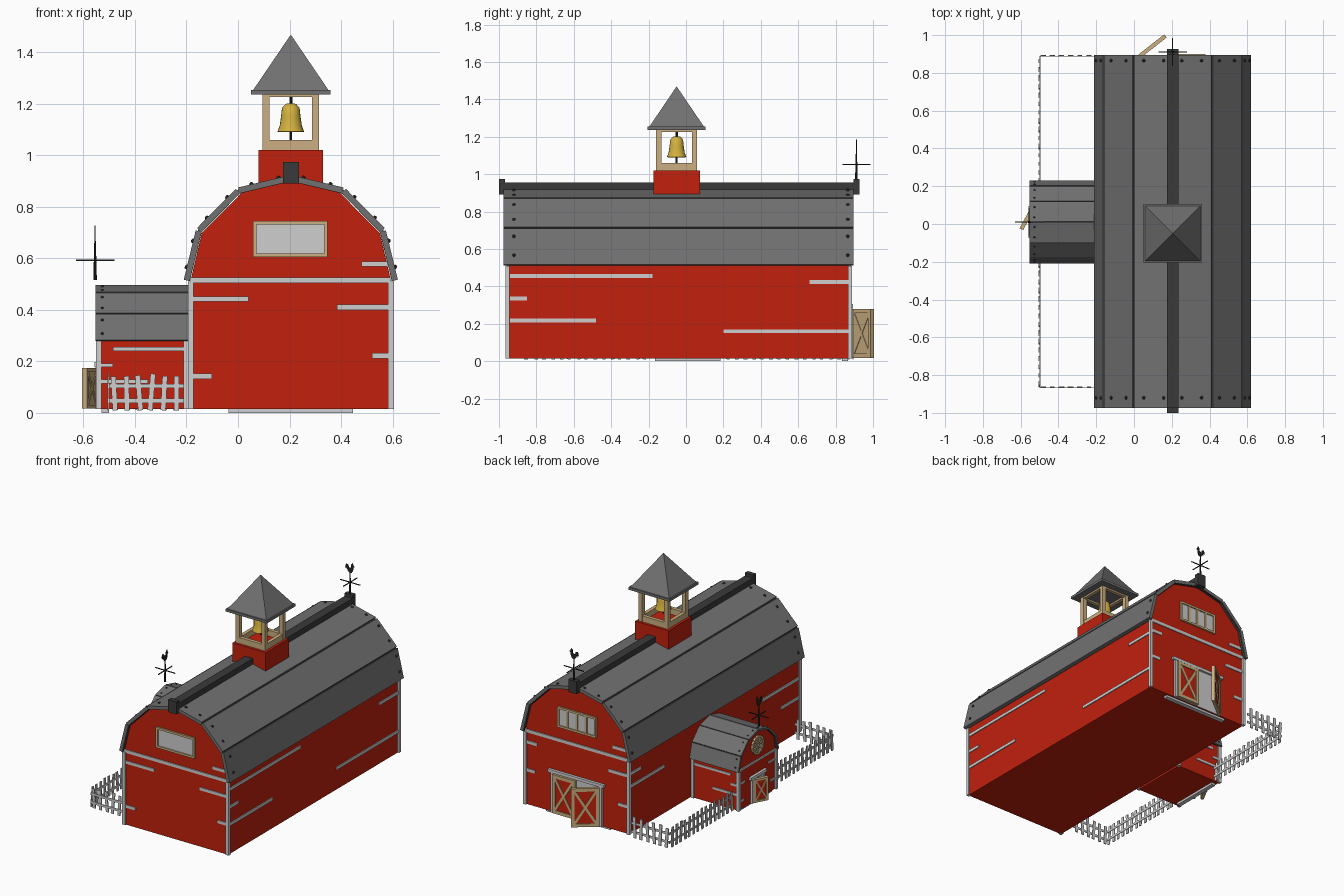
import bpy, bmesh, random
from math import radians, cos, sin, pi
from mathutils import Matrix, Vector

random.seed(4)
cube = bpy.data.objects.get("Cube")
if cube:
    bpy.data.objects.remove(cube)

COLOURS = {
    "barn_red": (0.54, 0.015, 0.004),
    "trim_white": (0.62, 0.62, 0.62),
    "roof_grey": (0.165, 0.165, 0.165),
    "dark_grey": (0.042, 0.042, 0.042),
    "timber_tan": (0.6, 0.43, 0.22),
    "bell_gold": (0.65, 0.44, 0.05),
    "iron_black": (0.02, 0.02, 0.02),
}
mats = {}
for key, rgb in COLOURS.items():
    m = bpy.data.materials.new(key)
    m.use_nodes = True
    m.diffuse_color = (*rgb, 1)
    m.node_tree.nodes["Principled BSDF"].inputs["Base Color"].default_value = (*rgb, 1)
    mats[key] = m

parts = {}  # part name -> (bmesh, material)
WORLD = Matrix.Identity(4)


def part(name, mat):
    return parts.setdefault(name, (bmesh.new(), mat))[0]


def prism(name, mat, pts, y0, y1, M=WORLD):
    """Extrude an xz outline from y0 to y1."""
    bm = part(name, mat)
    a = [bm.verts.new(M @ Vector((x, y0, z))) for x, z in pts]
    b = [bm.verts.new(M @ Vector((x, y1, z))) for x, z in pts]
    bm.faces.new(a)
    bm.faces.new(b[::-1])
    for i in range(len(a)):
        j = (i + 1) % len(a)
        bm.faces.new((a[i], b[i], b[j], a[j]))


def box(name, mat, x0, x1, y0, y1, z0, z1, M=WORLD):
    prism(name, mat, [(x0, z0), (x1, z0), (x1, z1), (x0, z1)], y0, y1, M)


def bar(name, mat, p, q, width, y0, y1, M=WORLD):
    """Flat bar between two xz points."""
    p, q = Vector(p), Vector(q)
    d = (q - p).normalized() * width / 2
    n = Vector((-d.y, d.x))
    prism(name, mat, [p - n, q - n, q + n, p + n], y0, y1, M)


def cone(name, mat, r1, r2, z0, z1, M, seg=10):
    bmesh.ops.create_cone(part(name, mat), cap_ends=True, segments=seg, radius1=r1, radius2=r2,
                          depth=z1 - z0, matrix=M @ Matrix.Translation((0, 0, (z0 + z1) / 2)))


def frame(name, mat, x0, x1, z0, z1, w, y0, y1, M=WORLD):
    for x in (x0, x1 - w):
        box(name, mat, x, x + w, y0, y1, z0, z1, M)
    for z in (z0, z1 - w):
        box(name, mat, x0 + w, x1 - w, y0, y1, z, z + w, M)


def building(tag, M, half, eave, profile, t, y0, y1, over, bolt_ends):
    """Red body, corner posts and gambrel roof running along local y."""
    inner = [(max(x - t, 0), z - t * 0.75) for x, z in profile]
    right = [(half, 0.015), (half, eave)] + inner[1:]
    prism(tag + "_walls", "barn_red", right + [(-x, z) for x, z in right[-2::-1]], y0, y1, M)
    for s in (-1, 1):
        for a, b in zip(profile, profile[1:]):
            a, b = Vector((a[0] * s, a[1])), Vector((b[0] * s, b[1]))
            d = (b - a).normalized()
            n = Vector((d.y, -d.x)) * s
            g = d * t * 0.25
            # visible slab, dark backing under the joints
            prism(tag + "_roof_slabs", "roof_grey", [a + g, b - g, b - g - n * t, a + g - n * t],
                  y0 - over, y1 + over, M)
            prism(tag + "_roof_backing", "dark_grey",
                  [a + g - n * t * .4, b - n * t * .4, b - n * t * 1.1, a + g - n * t * 1.1],
                  y0 - over * .8, y1 + over * .8, M)
            for y in bolt_ends:
                for k in (0.27, 0.77):
                    c = a.lerp(b, k)
                    bmesh.ops.create_icosphere(part(tag + "_roof_bolts", "dark_grey"), subdivisions=1,
                                               radius=t * .45, matrix=M @ Matrix.Translation((c.x, y, c.y)))
        for y in (y0, y1):
            box(tag + "_trim", "trim_white", s * (half + .01), s * (half - .012),
                y - .01, y + .012, 0.015, eave, M)
    for y in (y0, y1):
        box(tag + "_trim", "trim_white", -half, half, y - .006, y + .006, eave - .005, eave + t * .75, M)


def planks(tag, M, face, at, rows, h=.02):
    """Loose pale boards on an end wall (face y) or side wall (face x)."""
    for a, b, z in rows:
        lo, hi = at - .006, at + .006
        span = (a, b, lo, hi) if face == "y" else (lo, hi, a, b)
        box(tag + "_boards", "trim_white", *span, z - h / 2, z + h / 2, M)


def door(tag, w, h, M, f):
    """Hinged at local x = 0, outer face towards +y."""
    box(tag + "_core", "timber_tan", 0, w, -.004, .003, 0, h, M)
    box(tag + "_panel", "barn_red", f, w - f, .003, .006, f, h - f, M)
    for y0, y1 in ((-.009, -.004), (.003, .012)):
        frame(tag + "_frame", "timber_tan", 0, w, 0, h, f, y0, y1, M)
        e = f * .8
        bar(tag + "_frame", "timber_tan", (e, e), (w - e, h - e), f * .75, y0 + .001, y1 - .001, M)
        bar(tag + "_frame", "timber_tan", (w - e, e), (e, h - e), f * .75, y0 + .001, y1 - .001, M)


def doorway(tag, M, w, h, y, sill):
    box(tag + "_doorway", "trim_white", -w, w, y, y + .003, .015, h, M)
    for s in (-1, 1):
        box(tag + "_door_trim", "trim_white", s * w, s * (w + .018), y, y + .014, .015, h, M)
    box(tag + "_door_trim", "trim_white", -w - .035, w + .035, y, y + .018, h, h + .02, M)
    box(tag + "_door_sill", "trim_white", -sill, sill, y - .04, y - .01, 0, .015, M)


# Main barn
B = Matrix.Translation((.205, 0, 0))
building("barn", B, .39, .51, [(.417, .512), (.368, .714), (.21, .874), (0, .924)],
         .022, -.955, .875, .02, (-.92, .865))
planks("barn", B, "y", -.955, [(-.38, -.165, .442), (.18, .38, .41), (.315, .38, .222),
                               (-.38, -.305, .142), (.275, .375, .578)])
planks("barn", B, "y", .875, [(.3, .38, .44), (.315, .38, .25), (-.38, -.24, .41),
                              (-.38, -.31, .2), (-.37, -.27, .578)])
planks("barn", B, "x", .39, [(-.94, -.18, .455), (-.94, -.85, .335), (-.94, -.48, .217),
                             (.66, .87, .423), (.2, .87, .16)])
planks("barn", B, "x", -.39, [(.5, .87, .335), (.75, .87, .42), (-.94, -.55, .38), (-.94, -.75, .25)])

# Barn windows
for y, s in ((-.955, -1), (.875, 1)):
    lo, hi = sorted((y, y + s * .012))
    frame("barn_window_frame", "timber_tan", -.147, .143, .605, .745, .014, lo, hi, B)
    box("barn_window_pane", "trim_white", -.135, .131, y - .004, y + .004, .617, .733, B)
for x in (-.07, 0, .07):
    box("barn_window_frame", "timber_tan", x - .008, x + .008, .875, .885, .617, .733, B)

# Barn doors, one ajar
doorway("barn", B, .175, .285, .875, .2425)
door("barn_door_closed", .172, .262, B @ Matrix.Translation((.002, .887, .018)), .022)
door("barn_door_open", .175, .262, B @ Matrix.Translation((-.175, .887, .018))
     @ Matrix.Rotation(radians(38), 4, "Z"), .022)

# Ridge beam and end blocks
box("ridge_beam", "dark_grey", -.03, .03, -.975, .9, .895, .955, B)
for y in (-1.0, .895):
    box("ridge_end_blocks", "dark_grey", -.031, .031, y, y + .032, .89, .975, B)

# Annex, its far end facing -x
A = Matrix.Translation((0, .01, 0)) @ Matrix.Rotation(radians(90), 4, "Z")
building("annex", A, .2, .28, [(.22, .28), (.192, .385), (.11, .468), (0, .497)],
         .013, .2, .54, .014, (.527,))
for s in (-1, 1):
    planks("annex", A, "x", s * .2, [(.2, .485, .248), (.485, .53, .185), (.35, .53, .122)], .015)
planks("annex", A, "y", .54, [(-.19, -.12, .22), (.13, .19, .19), (-.19, -.14, .09), (.14, .19, .07)], .014)
doorway("annex", A, .05, .178, .54, .175)
door("annex_door", .1, .158, A @ Matrix.Translation((.05, .548, .017))
     @ Matrix.Diagonal((-1, 1, 1, 1)) @ Matrix.Rotation(radians(28), 4, "Z"), .014)

# Round annex window
ring = [Vector((cos(i * pi / 8), sin(i * pi / 8))) * .056 for i in range(16)]
mid = Vector((0, .388))
prism("round_window_pane", "trim_white", [mid + p for p in ring], .54, .545, A)
for i, p in enumerate(ring):
    bar("round_window_frame", "timber_tan", mid + p, mid + ring[(i + 1) % 16], .014, .54, .553, A)
for p in ring[:8:2]:
    bar("round_window_frame", "timber_tan", mid - p, mid + p, .008, .54, .55, A)

# Belfry
T = Matrix.Translation((.205, -.05, 0))
box("belfry_base", "barn_red", -.125, .125, -.125, .125, .86, 1.02, T)
for k in range(4):
    R = T @ Matrix.Rotation(k * pi / 2, 4, "Z")
    box("belfry_frame", "timber_tan", -.11, -.082, -.11, -.082, 1.02, 1.24, R)
    box("belfry_frame", "timber_tan", -.082, .082, -.108, -.084, 1.02, 1.06, R)
    box("belfry_frame", "timber_tan", -.082, .082, -.108, -.084, 1.226, 1.24, R)
box("belfry_eave", "roof_grey", -.155, .155, -.155, .155, 1.237, 1.254, T)
cone("belfry_roof", "roof_grey", .146 * 2 ** .5, .001, 1.254, 1.468,
     T @ Matrix.Rotation(pi / 4, 4, "Z"), 4)

# Bell
bm = part("bell", "bell_gold")
outline = [(.0, 1.203), (.02, 1.2), (.034, 1.185), (.038, 1.15), (.043, 1.115), (.052, 1.092),
           (.046, 1.09), (.035, 1.12), (.028, 1.175), (0, 1.18)]
vs = [bm.verts.new(T @ Vector((r, 0, z))) for r, z in outline]
es = [bm.edges.new(e) for e in zip(vs, vs[1:])]
bmesh.ops.spin(bm, geom=vs + es, cent=T.translation, axis=(0, 0, 1), angle=2 * pi, steps=20)
cone("bell_hanger", "iron_black", .006, .006, 1.2, 1.24, T)
cone("bell_clapper", "iron_black", .005, .005, 1.06, 1.18, T)


# Weathervanes with a flat rooster
def weathervane(tag, M):
    cone(tag, "iron_black", .007, .003, 0, .15, M)
    for k in range(4):
        R = M @ Matrix.Rotation(k * pi / 2, 4, "Z")
        box(tag, "iron_black", 0, .075, -.0025, .0025, .073, .078, R)
    rooster = [(-.005, .14), (.012, .142), (.022, .16), (.024, .18), (.033, .187), (.024, .195),
               (.02, .21), (.01, .2), (.008, .178), (-.008, .172), (-.014, .19), (-.028, .195),
               (-.036, .175), (-.03, .16), (-.024, .175), (-.018, .155)]
    prism(tag, "iron_black", rooster, -.002, .002, M)


weathervane("barn_weathervane", Matrix.Translation((.205, .911, .975)))
weathervane("annex_weathervane", Matrix.Translation((-.555, .01, .517)) @ Matrix.Rotation(pi / 2, 4, "Z"))


# Picket fence
def fence(x, y, length, turn):
    M = Matrix.Translation((x, y, 0)) @ Matrix.Rotation(radians(turn), 4, "Z")
    n = round(length / .045)
    step = length / n
    for z in (.047, .105):
        box("fence_rails", "trim_white", 0, length, -.004, 0, z - .008, z + .008, M)
    for i in range(n):
        c, lean = (i + .4) * step, random.uniform(-.007, .007)
        bar("fence_pickets", "trim_white", (c - lean, .01), (c + lean, random.uniform(.14, .155)),
            .02, 0, .006, M)


for y in (-.865, .89):
    fence(-.5, y, .29, 0)
fence(-.5, .21, .68, 90)
fence(-.5, -.865, .675, 90)

# Turn every collected part into an object
for name, (bm, mat) in parts.items():
    bmesh.ops.remove_doubles(bm, verts=bm.verts, dist=1e-6) if name == "bell" else None
    bmesh.ops.recalc_face_normals(bm, faces=bm.faces)
    me = bpy.data.meshes.new(name)
    bm.to_mesh(me)
    bm.free()
    me.materials.append(mats[mat])
    ob = bpy.data.objects.new(name, me)
    bpy.context.collection.objects.link(ob)
    if name == "bell":
        bpy.context.view_layer.objects.active = ob
        ob.select_set(True)
        bpy.ops.object.shade_smooth_by_angle(angle=radians(40))
        ob.select_set(False)
